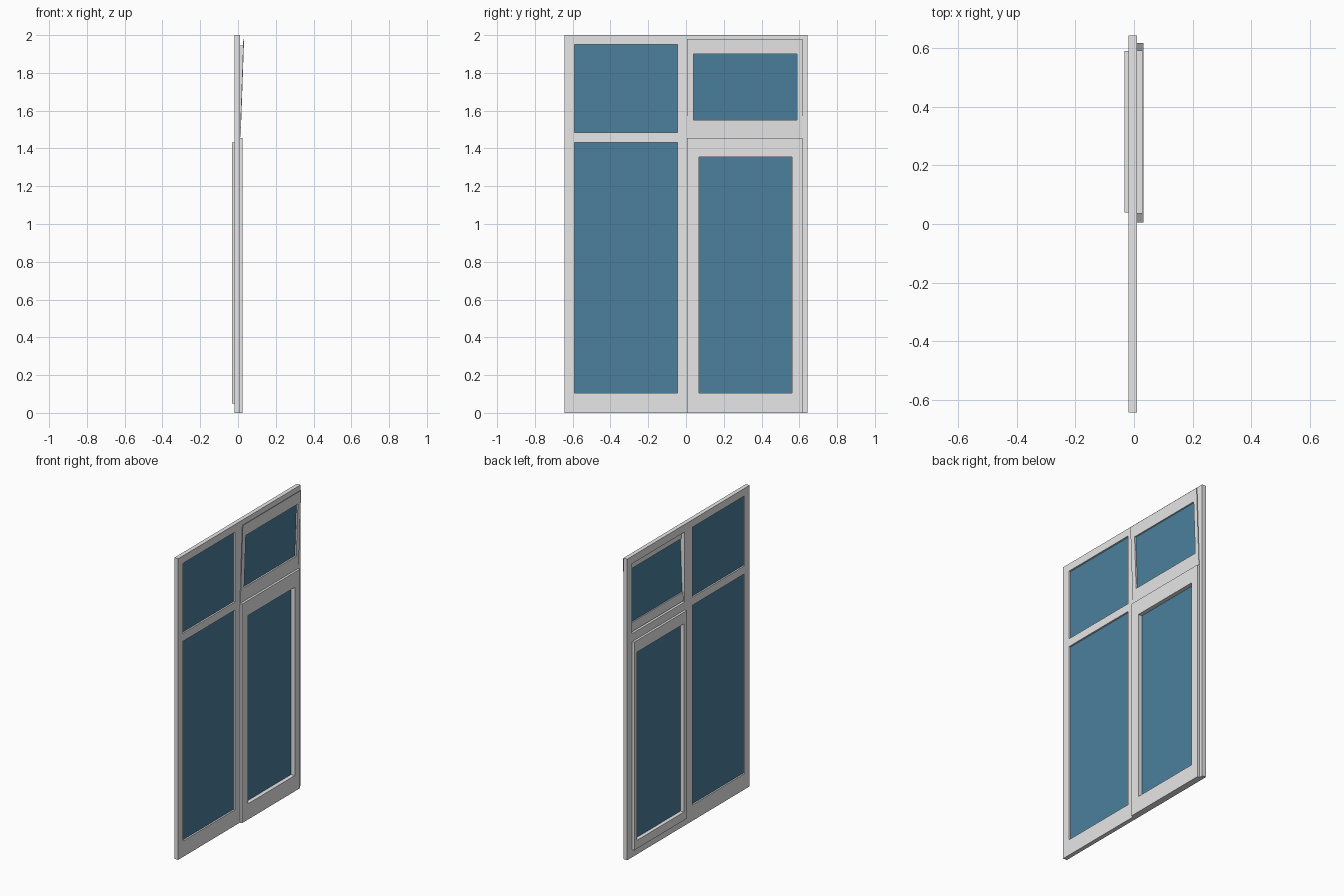
import bpy, bmesh, math
from mathutils import Matrix, Vector

if "Cube" in bpy.data.objects:
    bpy.data.objects.remove(bpy.data.objects["Cube"])


def material(name, rgb):
    m = bpy.data.materials.new(name)
    m.diffuse_color = (*rgb, 1)
    m.use_nodes = True
    m.node_tree.nodes["Principled BSDF"].inputs["Base Color"].default_value = m.diffuse_color
    return m


WHITE = material("white_plastic", (0.8, 0.8, 0.8))
GLASS = material("blue_glass", (0.07, 0.215, 0.335))


def panel(name, x0, x1, ys, zs, holes=(), mat=WHITE):
    """Slab in the YZ plane split into cells; cells listed in holes stay open."""
    bm = bmesh.new()
    grid = [[bm.verts.new((x0, y, z)) for z in zs] for y in ys]
    for i in range(len(ys) - 1):
        for j in range(len(zs) - 1):
            if (i, j) not in holes:
                bm.faces.new((grid[i][j], grid[i + 1][j], grid[i + 1][j + 1], grid[i][j + 1]))
    ext = bmesh.ops.extrude_face_region(bm, geom=bm.faces[:], use_keep_orig=True)
    verts = [g for g in ext["geom"] if isinstance(g, bmesh.types.BMVert)]
    bmesh.ops.translate(bm, verts=verts, vec=(x1 - x0, 0, 0))
    bmesh.ops.recalc_face_normals(bm, faces=bm.faces[:])
    me = bpy.data.meshes.new(name)
    bm.to_mesh(me)
    bm.free()
    me.materials.append(mat)
    ob = bpy.data.objects.new(name, me)
    bpy.context.collection.objects.link(ob)
    return ob


# Fixed outer frame with four openings
panel("main_frame", -0.018, 0.010,
      [-0.643, -0.59, -0.045, 0.04, 0.59, 0.643],
      [0, 0.05, 0.105, 1.432, 1.485, 1.95, 2.0],
      {(1, 2), (1, 4), (3, 1), (3, 2), (3, 4)})

# Fixed panes on the left
for name, z0, z1 in (("lower_fixed_glass", 0.105, 1.432), ("upper_fixed_glass", 1.485, 1.95)):
    panel(name, -0.008, -0.001, [-0.59, -0.045], [z0, z1], mat=GLASS)

# Door: outer flange, inner body and pane
panel("door_flange", 0.010, 0.025, [0.005, 0.07, 0.56, 0.617],
      [0, 0.105, 1.355, 1.455], {(1, 1)})
panel("door_body", -0.033, 0.010, [0.04, 0.07, 0.56, 0.59],
      [0.05, 0.105, 1.355, 1.432], {(1, 1)})
panel("door_glass", -0.008, -0.002, [0.07, 0.56], [0.105, 1.355], mat=GLASS)

# Vent sash, tipped outward about its bottom edge
sash = [
    panel("vent_flange", 0, 0.004, [0.005, 0.04, 0.587, 0.617],
          [1.46, 1.55, 1.90, 1.98], {(1, 1)}),
    panel("vent_body", -0.020, 0, [0.036, 0.04, 0.587, 0.592],
          [1.49, 1.55, 1.90, 1.946], {(1, 1)}),
    panel("vent_glass", -0.012, -0.006, [0.04, 0.587], [1.55, 1.90], mat=GLASS),
]
pivot = Vector((0, 0, 1.46))
tip = (Matrix.Translation(pivot + Vector((0.010, 0, 0)))
       @ Matrix.Rotation(math.radians(2), 4, 'Y') @ Matrix.Translation(-pivot))
for ob in sash:
    ob.data.transform(tip)
